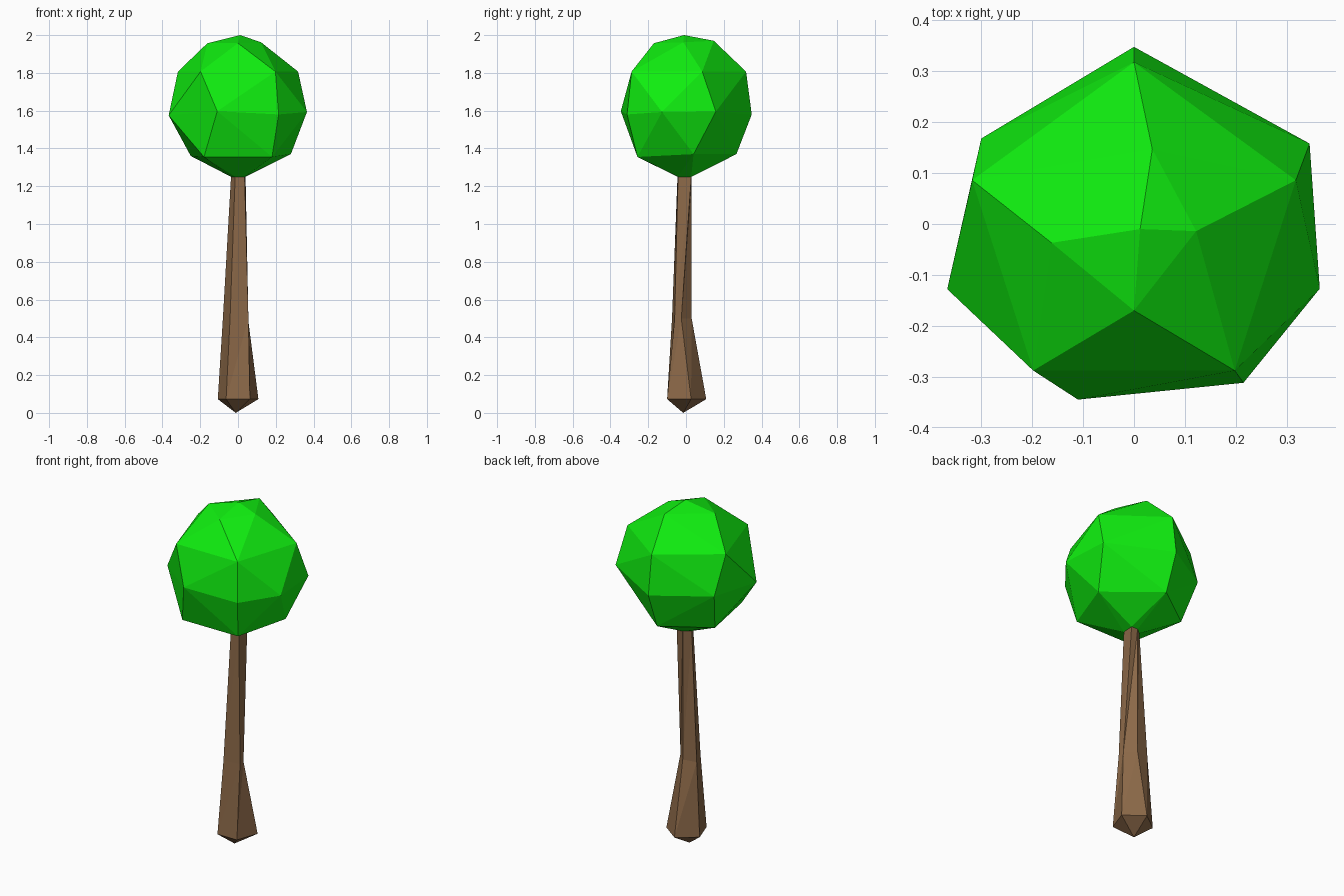
import bpy
import bmesh

if "Cube" in bpy.data.objects:
    bpy.data.objects.remove(bpy.data.objects["Cube"])


def make_object(name, bm, color):
    bmesh.ops.recalc_face_normals(bm, faces=bm.faces[:])
    mesh = bpy.data.meshes.new(name)
    bm.to_mesh(mesh)
    bm.free()
    mat = bpy.data.materials.new(name + "_color")
    mat.diffuse_color = color
    mat.use_nodes = True
    mat.node_tree.nodes["Principled BSDF"].inputs["Base Color"].default_value = mat.diffuse_color
    mesh.materials.append(mat)
    obj = bpy.data.objects.new(name, mesh)
    bpy.context.collection.objects.link(obj)
    return obj


# Trunk: five-sided rings, from the flared foot to the thin neck
base = [(-.063, -.1), (.063, -.1), (.108, .027), (0, .107), (-.107, .027)]
knee = [(-.042, -.074), (.055, -.06), (.053, -.025), (0, .03), (-.08, .015)]
neck = [(-.015, -.045), (.035, -.042), (.04, .028), (0, .03), (-.037, 0)]
levels = [(base, .073), (knee, .5), (neck, 1.25)]

bm = bmesh.new()
rings = [[bm.verts.new((x, y, z)) for x, y in ring] for ring, z in levels]
tip = bm.verts.new((-.012, -.015, 0))
for i in range(5):
    j = (i + 1) % 5
    bm.faces.new((tip, rings[0][j], rings[0][i]))
    for low, high in zip(rings, rings[1:]):
        bm.faces.new((low[i], low[j], high[j]))
        bm.faces.new((low[i], high[j], high[i]))
make_object("trunk", bm, (.26, .14, .065, 1))

# Crown: irregular faceted ball, the hull of stacked uneven rings
crown = [(x, y, 1.25) for x, y in neck]
crown += [(-.18, -.257, 1.355), (.18, -.257, 1.355), (.28, .04, 1.37),
          (0, .267, 1.37), (-.25, .09, 1.36)]
crown += [(0, .348, 1.58), (.345, .158, 1.595), (.365, -.127, 1.593),
          (.215, -.312, 1.58), (-.11, -.345, 1.597), (-.367, -.128, 1.575),
          (-.3, .168, 1.585)]
crown += [(0, .318, 1.807), (.318, .086, 1.807), (.198, -.288, 1.807),
          (-.198, -.288, 1.807), (-.318, .086, 1.807)]
crown += [(0, -.17, 1.957), (.122, -.014, 1.962), (.036, .147, 1.97),
          (-.162, -.037, 1.957), (.012, -.01, 2.0)]

bm = bmesh.new()
for co in crown:
    bm.verts.new(co)
bmesh.ops.convex_hull(bm, input=bm.verts[:])
make_object("crown", bm, (.005, .85, .005, 1))
